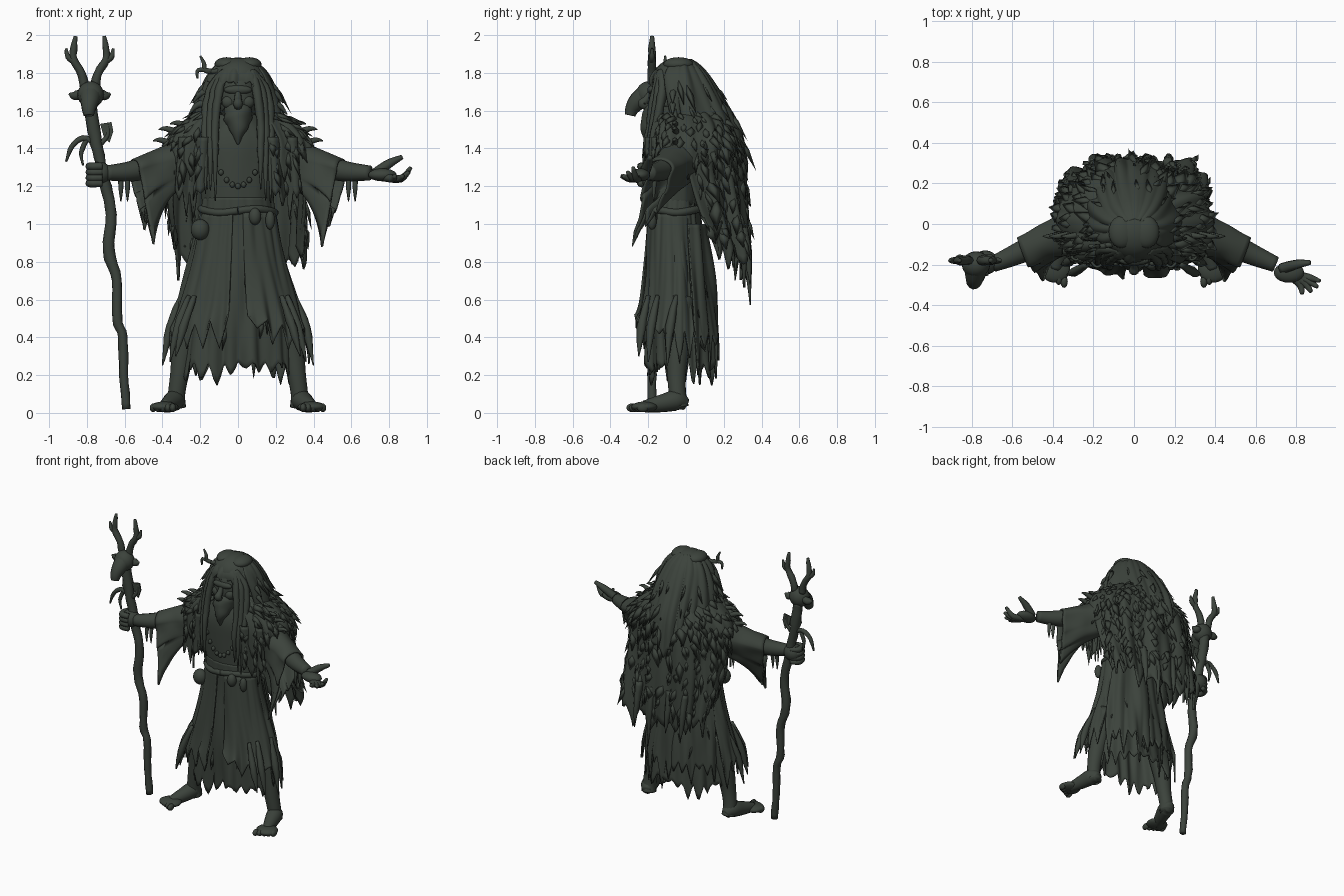
import bpy, bmesh, math, random
from mathutils import Vector, Quaternion, noise

random.seed(4)
cube = bpy.data.objects.get("Cube")
if cube:
    bpy.data.objects.remove(cube)

COLOUR = (.045, .056, .045, 1)
moss = bpy.data.materials.new("dark moss grey")
moss.use_nodes = True
moss.diffuse_color = COLOUR
shader = moss.node_tree.nodes["Principled BSDF"]
shader.inputs["Base Color"].default_value = COLOUR
shader.inputs["Roughness"].default_value = .9


def finish(name, bm, smooth=True, thick=0):
    bmesh.ops.recalc_face_normals(bm, faces=bm.faces)
    mesh = bpy.data.meshes.new(name)
    bm.to_mesh(mesh)
    bm.free()
    mesh.materials.append(moss)
    for p in mesh.polygons:
        p.use_smooth = smooth
    ob = bpy.data.objects.new(name, mesh)
    bpy.context.collection.objects.link(ob)
    if thick:
        mod = ob.modifiers.new("thickness", "SOLIDIFY")
        mod.thickness = thick
        mod.offset = 0


def along(points, u):
    """Smooth curve through tuples of any size."""
    n = len(points) - 1
    k = min(int(u * n), n - 1)
    t = u * n - k
    a, b, c, d = (Vector(points[min(max(k + i, 0), n)]) for i in (-1, 0, 1, 2))
    return b + (c - a) * (t / 2) + (a * 2 - b * 5 + c * 4 - d) * (t * t / 2) \
        + (b * 3 - a - c * 3 + d) * (t ** 3 / 2)


def sheet(name, f, nu, nv, closed=False, thick=0, caps=False):
    """Surface over a grid f(u, v), optionally wrapped round in v."""
    bm = bmesh.new()
    cols = nv if closed else nv + 1
    rows = [[bm.verts.new(f(i / nu, j / nv)) for j in range(cols)] for i in range(nu + 1)]
    for r, q in zip(rows, rows[1:]):
        for j in range(nv):
            k = (j + 1) % cols
            bm.faces.new((r[j], r[k], q[k], q[j]))
    if caps:
        bm.faces.new(rows[0])
        bm.faces.new(rows[-1])
    finish(name, bm, True, thick)


def tube(name, points, steps=4, sides=10, rough=0):
    """Tapered tube through (x, y, z, radius) points."""
    n = (len(points) - 1) * steps
    pts = [along(points, i / n) for i in range(n + 1)]
    frames, q, last = [], Quaternion(), Vector((0, 0, 1))
    for i in range(n + 1):
        t = (pts[min(i + 1, n)] - pts[max(i - 1, 0)]).to_3d().normalized()
        q = last.rotation_difference(t) @ q
        last = t
        frames.append(q.copy())

    def f(u, v):
        i = round(u * n)
        a = v * math.tau
        p = pts[i].to_3d()
        r = max(pts[i][3], .002)
        r *= 1 + rough * noise.noise(p * 25 + Vector((math.cos(a), math.sin(a), 0)))
        return p + frames[i] @ Vector((math.cos(a) * r, math.sin(a) * r, 0))
    sheet(name, f, n, sides, True, caps=True)


def ball(name, centre, size):
    bm = bmesh.new()
    bmesh.ops.create_uvsphere(bm, u_segments=20, v_segments=12, radius=1)
    for v in bm.verts:
        v.co = Vector(centre) + v.co * Vector(size)
    finish(name, bm)


def jag(v, n, seed):
    """Random pointed teeth, zero to one."""
    k = int(v * n)
    return (1 - abs(2 * (v * n - k) - 1)) * random.Random(seed * 97 + k).uniform(.1, 1)


def drape(rings, start=0, end=360, hem=0, teeth=20, folds=.012, box=1, seed=1):
    """Cloth function from rings (z, centre y, half width, front depth, back depth); 0 degrees is front."""
    def f(u, v):
        z, cy, rx, front, back = along(rings, u)
        a = math.radians(start + (end - start) * v)
        s, c = math.sin(a), math.cos(a)
        s2, c2 = (math.copysign(abs(w) ** box, w) for w in (s, c))
        p = Vector((s2 * rx, cy - c2 * (front if c > 0 else back), z))
        wave = noise.noise(Vector((s * 5, c * 5, z * 2 + seed)))
        p += Vector((s, -c, 0)) * wave * folds * (.4 + u) * 2
        p.z -= hem * jag(v, teeth, seed) * u ** 5
        return p
    return f


def feathers(name, f, rows, count, length, width, low=.05, high=.95, flare=.13):
    """Overlapping pointed tatters lying on a cloth function."""
    bm = bmesh.new()
    for i in range(rows):
        for j in range(count):
            u = low + (high - low) * (i + random.random() * .8) / rows
            v = .02 + .96 * (j + random.random()) / count
            p = f(u, v)
            down = (f(min(u + .04, 1), v) - f(max(u - .04, 0), v)).normalized()
            across = (f(u, min(v + .01, 1)) - f(u, max(v - .01, 0))).normalized()
            out = across.cross(down).normalized()
            if out.dot(p - Vector((0, .03, p.z))) < 0:
                out = -out
            down = (down + across * random.uniform(-.4, .4)).normalized()
            size = length * random.uniform(.6, 1.3)
            w = width * random.uniform(.6, 1.2)
            root, tip = bm.verts.new(p - down * size * .2), bm.verts.new(p + down * size + out * size * flare)
            mid = p + down * size * .35 + out * size * flare * .6
            l, r = (bm.verts.new(mid + across * w * k - out * .01) for k in (-1, 1))
            top = bm.verts.new(mid + out * .01)
            for tri in ((root, l, top), (top, l, tip), (root, top, r), (top, tip, r), (root, r, l), (l, r, tip)):
                bm.faces.new(tri)
    finish(name, bm, True)


# Robe, torso and belt
robe = drape([(1.14, -.05, .185, .14, .11), (.95, -.05, .21, .14, .13), (.6, -.04, .265, .16, .17),
              (.27, -.03, .3, .17, .185)], hem=.14, teeth=24, folds=.014)
sheet("robe_skirt", robe, 24, 130, True, .01)
torso = drape([(1.58, -.06, .1, .1, .1), (1.45, -.06, .2, .14, .12), (1.3, -.05, .21, .15, .12),
               (1.1, -.05, .19, .14, .12)], folds=.006)
sheet("torso", torso, 14, 40, True, caps=True)
tube("belt", [(.195 * math.sin(a), -.05 - .145 * math.cos(a), 1.07 + .01 * math.sin(3 * a), .02)
              for a in (k * math.tau / 12 for k in range(13))])
ball("large_pouch", (-.2, -.15, .97), (.05, .045, .055))
ball("small_pouch", (.09, -.2, 1.04), (.032, .03, .045))
ball("belt_charm", (.17, -.18, 1.02), (.025, .025, .05))
for k in range(9):
    a = (k - 4) / 4
    ball("necklace_bead", (.12 * a, -.205 + .02 * a * a, 1.2 + .13 * a * a), (.014, .014, .016))

# Ragged overskirt panels at front, and strips at the back
for s, side in ((1, "left"), (-1, "right")):
    panel = drape([(1.06, -.05, .195, .15, .12), (.8, -.05, .25, .165, .15), (.55, -.05, .325, .185, .18),
                   (.44, -.05, .365, .21, .2)], 8 * s, 118 * s, .2, 7, .014, seed=5 + s)

    def swept_panel(u, v):
        p = panel(u, v)
        p.z += .08 * u ** 2 * (1 - v) ** 3
        return p
    sheet(side + "_overskirt", swept_panel, 18, 70, thick=.01)
    for x, y, z in ((.4, -.1, .25), (.33, -.25, .3), (.36, -.2, .27)):
        tube(side + "_skirt_point", [(s * (x - .1), y + .05, .62, .012), (s * (x - .04), y + .015, .45, .024),
                                     (s * x, y, z, .003)], 4, 7, .3)
    back = drape([(1.0, -.04, .22, .15, .14), (.7, -.04, .275, .16, .18), (.42, -.03, .31, .16, .195)],
                 112 * s, 182 * s, .26, 6, .014, seed=9 + s)
    sheet(side + "_back_skirt", back, 16, 48, thick=.01)
feathers("skirt_tatters", robe, 2, 12, .11, .02, .5, .9)

# Long feathered cape hanging clear of the back
cape = drape([(1.55, 0, .24, .1, .22), (1.42, .02, .34, .1, .26), (1.25, .04, .35, .1, .265),
              (1.06, .1, .35, .1, .22), (.94, .18, .335, .1, .145)], 82, 278, .16, 14, .022, .85, 3)


def long_cape(u, v):
    p = cape(u, v)
    p.z -= .16 * u ** 4 * math.sin(math.pi * v)
    return p


sheet("cape", long_cape, 22, 112, thick=.014)
feathers("cape_feathers", long_cape, 7, 20, .12, .036, .1, .9, .14)
for x, z in ((-.2, .66), (-.08, .7), (.06, .57), (.17, .68)):
    tube("cape_tail", [(x, .3, 1, .025), (x, .325, .85, .022), (x + .01, .34, z, .003)], 4, 7, .3)

# Shoulder mantle, open over the chest
mantle = drape([(1.62, -.03, .14, .1, .16), (1.54, -.02, .28, .165, .24), (1.44, -.02, .37, .19, .28),
                (1.34, -.02, .37, .195, .29)], 32, 328, .13, 24, .016, .85, 7)
sheet("shoulder_mantle", mantle, 14, 130, thick=.014)
feathers("mantle_feathers", mantle, 4, 30, .1, .032, .12, .95, .16)
for s, side in ((1, "left"), (-1, "right")):
    def lappet(u, v):
        x = .16 + .15 * v + .02 * u
        return Vector((s * x, -.2 - .02 * math.sin(v * 9) + .05 * v, 1.46 - .28 * u - .16 * u ** 4 * jag(v, 4, 31 + s)))
    sheet(side + "_front_lappet", lappet, 12, 24, thick=.012)
    feathers(side + "_lappet_feathers", lappet, 3, 4, .1, .026, .1, .8)
    for x, z in ((.36, 1.53), (.42, 1.5), (.45, 1.44)):
        tube(side + "_shoulder_quill", [(s * (x - .11), -.05, z - .02, .02), (s * (x - .04), -.06, z + .005, .014),
                                        (s * x, -.06, z, .003)], 3, 6)

    # Arms with wide torn sleeves
    def sleeve(u, v):
        a = v * math.tau
        side_dir, c, d = Vector((.38, .92, 0)), math.cos(a), math.sin(a)
        p = Vector((.22, .0, 1.38)).lerp(Vector((.55, -.14, 1.285)), u) + side_dir * c * (.11 - .04 * u)
        if d > 0:
            p.z += d * (.1 - .045 * u)
        else:
            drop = -d * (.14 + .08 * u + .3 * u ** 3 * jag(v, 10, 40 + s))
            p.z -= drop
            p.x -= drop * .22 * u
            p.y -= drop * .25 * u
        p += Vector((0, 1, 0)) * noise.noise(p * 9) * .02
        p.x *= s
        return p
    sheet(side + "_sleeve", sleeve, 16, 80, True, .012)
    tube(side + "_arm", [(s * x, y, z, r) for x, y, z, r in
         ((.25, 0, 1.38, .09), (.42, -.07, 1.32, .065), (.56, -.14, 1.28, .055), (.7, -.2, 1.27, .039))], 5, 14)
    for x in (.585, .62):
        tube(side + "_wrist_thread", [(s * x, -.16, 1.25, .014), (s * x, -.17, 1.19, .013), (s * x, -.17, 1.12, .003)], 3, 6)

# Open left hand and gripping right fist
ball("left_palm", (.765, -.24, 1.26), (.075, .05, .034))
for x, y, z in ((.915, -.28, 1.3), (.905, -.31, 1.275), (.875, -.335, 1.255), (.83, -.345, 1.255)):
    tube("left_finger", [(.77, -.25, 1.25, .024), ((x + .77) / 2 + .02, (y - .25) / 2, 1.24, .02), (x, y, z, .01)], 4, 8)
tube("left_thumb", [(.73, -.22, 1.27, .028), (.8, -.2, 1.32, .024), (.87, -.19, 1.355, .012)], 4, 8)
ball("right_fist", (-.735, -.19, 1.27), (.065, .06, .06))
for k in range(4):
    z = 1.215 + .03 * k
    tube("right_finger", [(-.72, -.235, z, .02), (-.775, -.235, z, .021), (-.785, -.18, z, .02), (-.74, -.15, z, .015)], 4, 8)

# Legs and bare feet
for s, side in ((1, "left"), (-1, "right")):
    tube(side + "_leg", [(s * .22, -.04, .6, .09), (s * .285, -.045, .34, .064), (s * .31, -.05, .2, .05),
                         (s * .325, -.045, .1, .046), (s * .325, -.035, .03, .05)], 5, 14)
    tube(side + "_foot", [(s * .32, .0, .045, .032), (s * .335, -.05, .065, .054), (s * .36, -.13, .05, .047),
                          (s * .39, -.22, .034, .032)], 5, 14)
    ball(side + "_ball_of_foot", (s * .39, -.22, .032), (.075, .07, .028))
    for k in range(5):
        ball(side + "_toe", (s * (.345 + .026 * k), -.285 + .014 * k, .027), (.018, .03, .023))

# Head and face
ball("head", (0, -.1, 1.67), (.105, .1, .16))
ball("brow", (0, -.18, 1.71), (.075, .025, .025))
tube("nose", [(0, -.18, 1.71, .014), (0, -.21, 1.66, .02), (0, -.23, 1.635, .026), (0, -.19, 1.612, .014)])
tube("beard", [(0, -.14, 1.6, .075), (0, -.17, 1.55, .072), (0, -.2, 1.49, .04), (0, -.205, 1.42, .004)], 5, 14, .2)
for s, side in ((1, "left"), (-1, "right")):
    ball(side + "_cheek", (s * .05, -.17, 1.645), (.036, .028, .034))

# Hair mass falling over the back, with loose locks
ball("crown_hair", (0, -.035, 1.77), (.15, .14, .112))
hair = drape([(1.865, -.03, .05, .05, .05), (1.84, -.03, .1, .09, .09), (1.78, -.03, .152, .14, .145),
              (1.66, -.02, .2, .13, .215), (1.5, 0, .23, .1, .28), (1.32, .02, .25, .08, .295)],
             58, 302, .12, 14, .014, 1, 12)
sheet("back_hair", hair, 30, 90, thick=.02)
fringe = drape([(1.865, -.03, .05, .05, .05), (1.84, -.03, .1, .09, .09), (1.79, -.03, .145, .14, .14),
                (1.755, -.03, .16, .15, .16)], -70, 70, .05, 9, .008, seed=14)
sheet("front_hair", fringe, 12, 54, thick=.016)
feathers("hair_wisps", hair, 3, 9, .15, .022, .4, .9)
for s, side in ((1, "left"), (-1, "right")):
    ball(side + "_hair_crest", (s * .06, -.04, 1.845), (.065, .08, .038))
    for k in range(3):
        x = .1 + .026 * k
        tube(side + "_hair_lock", [(s * .07, -.13, 1.81, .02), (s * x, -.165 + .02 * k, 1.7, .024),
             (s * (x + .02), -.19 + .015 * k, 1.52, .022), (s * (x + .02), -.215 + .01 * k, 1.36, .016),
             (s * (x + .02), -.21, random.uniform(1.08, 1.25), .003)], 5, 8, .3)
    for k in range(4):
        z = 1.7 - .06 * k
        tube(side + "_stray_tuft", [(s * .15, -.06, z, .022), (s * (.2 + .015 * k), -.07, z - .01, .017),
             (s * (.24 + .02 * k), -.07, z - .06, .003)], 4, 7)
tube("head_twig", [(-.1, -.1, 1.81, .014), (-.17, -.11, 1.81, .012), (-.18, -.11, 1.85, .011), (-.2, -.11, 1.89, .005)])
tube("head_twig_fork", [(-.14, -.11, 1.81, .012), (-.21, -.11, 1.815, .011), (-.215, -.11, 1.77, .005)])

# Crooked staff
Y = -.18
tube("staff", [(x, Y, z, r) for x, z, r in
     ((-.59, .02, .024), (-.605, .2, .024), (-.61, .4, .026), (-.64, .5, .027), (-.64, .7, .027), (-.685, .86, .03),
      (-.67, 1.05, .029), (-.7, 1.2, .03), (-.735, 1.36, .03), (-.765, 1.5, .034), (-.785, 1.66, .035))], 4, 10, .25)
for points in (
        ((-.76, 1.43, .016), (-.82, 1.455, .015), (-.88, 1.41, .014), (-.91, 1.33, .006)),
        ((-.8, 1.45, .014), (-.83, 1.38, .012), (-.82, 1.31, .005)),
        ((-.73, 1.42, .014), (-.69, 1.47, .011), (-.69, 1.53, .006))):
    tube("staff_twig", [(x, Y, z, r) for x, z, r in points], 4, 8, .2)
bm = bmesh.new()
bm.faces.new([bm.verts.new((x, Y, z)) for x, z in ((-.73, 1.53), (-.67, 1.54), (-.66, 1.49), (-.68, 1.43), (-.71, 1.46))])
finish("staff_leaf", bm, False, .01)

# Antlered stag skull on the staff
ball("skull", (-.78, -.2, 1.685), (.07, .065, .07))
tube("snout", [(-.78, -.2, 1.69, .062), (-.785, -.255, 1.65, .05), (-.79, -.285, 1.61, .038), (-.79, -.295, 1.575, .028)], 5, 12)
for s, side in ((1, "left"), (-1, "right")):
    def antler(name, points):
        tube(side + name, [(-.785 + s * x, Y, z, r) for x, z, r in points], 4, 8, .2)
    antler("_antler", ((.03, 1.73, .024), (.045, 1.8, .023), (.085, 1.87, .02), (.085, 1.93, .018), (.075, 1.995, .01)))
    antler("_antler_tine", ((.08, 1.86, .017), (.115, 1.885, .015), (.125, 1.93, .006)))
    antler("_ear", ((.04, 1.69, .02), (.08, 1.68, .026), (.11, 1.69, .005)))
